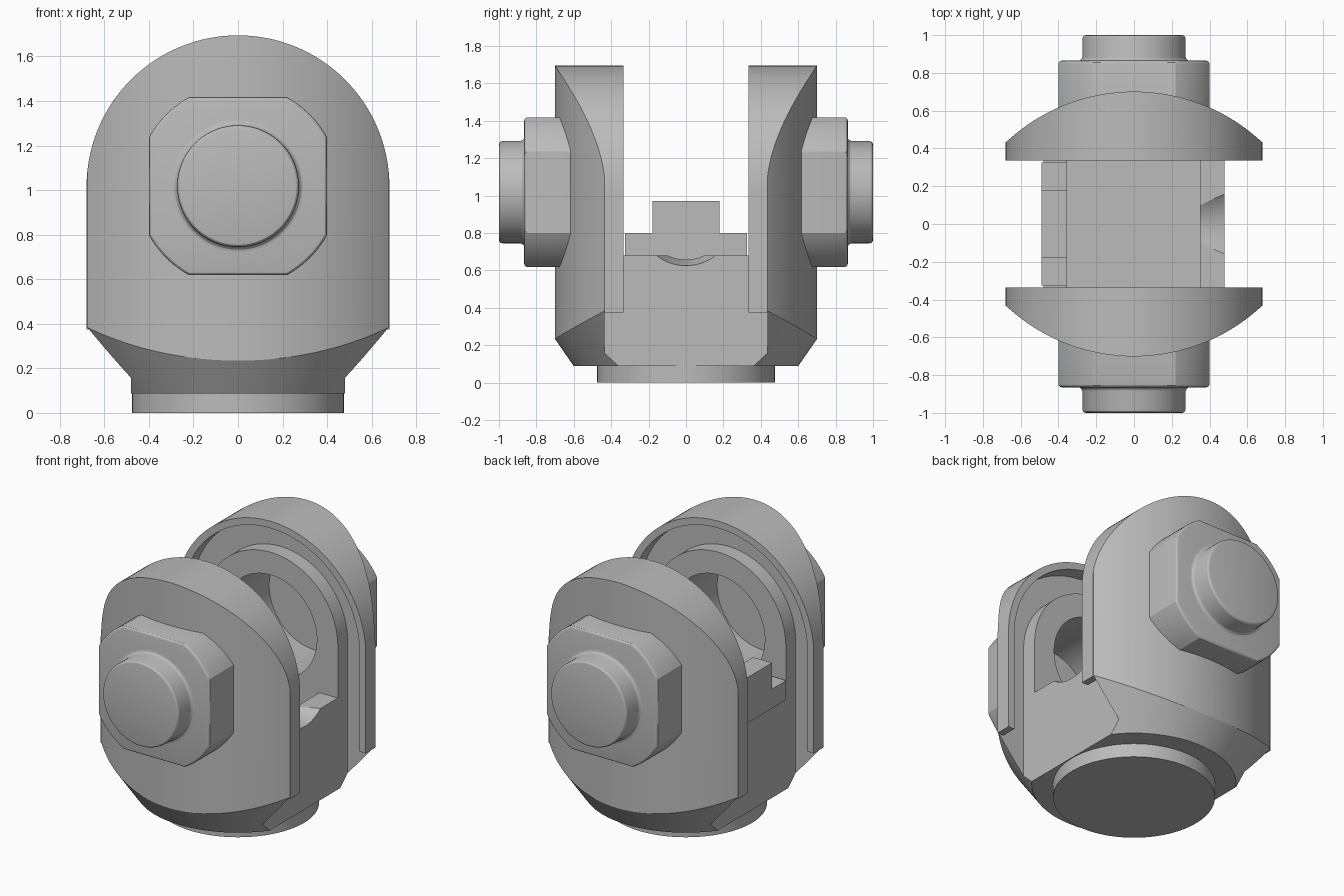
import bpy, bmesh
from math import pi, sin, cos, asin, acos, radians
from mathutils import Matrix, Vector

if "Cube" in bpy.data.objects:
    bpy.data.objects.remove(bpy.data.objects["Cube"])

steel = bpy.data.materials.new("steel_grey")
steel.use_nodes = True
steel.diffuse_color = (0.5, 0.5, 0.5, 1)
steel.node_tree.nodes["Principled BSDF"].inputs["Base Color"].default_value = (0.5, 0.5, 0.5, 1)

PIN_Z = 1.018      # height of the pin axis
EAR_R = 0.68       # ear outline radius
INNER_Y = 0.335    # inner face of the ears
WALL_Y = 0.435     # floor of the groove inside the ears
BASE_Z = 0.088


def finish(bm, name):
    bmesh.ops.recalc_face_normals(bm, faces=bm.faces)
    mesh = bpy.data.meshes.new(name)
    bm.to_mesh(mesh)
    bm.free()
    mesh.materials.append(steel)
    ob = bpy.data.objects.new(name, mesh)
    bpy.context.collection.objects.link(ob)
    return ob


def prism(name, pts, y0, y1, bevel=0):
    """Extrude an x-z outline from y0 to y1, rounding the rim at y1."""
    bm = bmesh.new()
    face = bm.faces.new([bm.verts.new((x, y0, z)) for x, z in pts])
    out = bmesh.ops.extrude_face_region(bm, geom=[face])["geom"]
    verts = [v for v in out if isinstance(v, bmesh.types.BMVert)]
    bmesh.ops.translate(bm, verts=verts, vec=(0, y1 - y0, 0))
    if bevel:
        rim = [e for e in bm.edges if all(abs(v.co.y - y1) < 1e-5 for v in e.verts)]
        bmesh.ops.bevel(bm, geom=rim, offset=bevel, segments=3, profile=0.5, affect='EDGES')
    return finish(bm, name)


def box(name, x0, x1, y0, y1, z0, z1):
    return prism(name, [(x0, z0), (x1, z0), (x1, z1), (x0, z1)], y0, y1)


def cone(name, r1, r2, start, end, segs=128):
    """Round solid between two points."""
    a, b = Vector(start), Vector(end)
    bm = bmesh.new()
    turn = (b - a).to_track_quat('Z', 'Y').to_matrix().to_4x4()
    bmesh.ops.create_cone(bm, cap_ends=True, segments=segs, radius1=r1, radius2=r2,
                          depth=(b - a).length, matrix=Matrix.Translation((a + b) / 2) @ turn)
    return finish(bm, name)


def lathe_y(name, profile, side, segs=96):
    """Spin (radius, y) points round the pin axis."""
    bm = bmesh.new()
    verts = [bm.verts.new((r, y * side, PIN_Z)) for r, y in profile]
    edges = [bm.edges.new(p) for p in zip(verts, verts[1:])]
    bmesh.ops.spin(bm, geom=verts + edges, cent=(0, 0, PIN_Z), axis=(0, 1, 0),
                   angle=2 * pi, steps=segs)
    bmesh.ops.remove_doubles(bm, verts=bm.verts, dist=1e-5)
    return finish(bm, name)


def combine(ob, tool, operation):
    mod = ob.modifiers.new("cut", 'BOOLEAN')
    mod.object, mod.operation, mod.solver = tool, operation, 'EXACT'
    bpy.context.view_layer.objects.active = ob
    bpy.ops.object.modifier_apply(modifier=mod.name)
    bpy.data.objects.remove(tool)


def arch(r, bottom, steps=64):
    arc = [(r * cos(pi * i / steps), PIN_Z - 0.003 + r * sin(pi * i / steps))
           for i in range(steps + 1)]
    return [(r, bottom)] + arc + [(-r, bottom)]


def taper():
    # Conical envelope that trims the foot of the yoke
    return cone("taper", 0.6, 0.6 + (1.8 - BASE_Z) / 1.45, (0, 0, BASE_Z), (0, 0, 1.8), 160)


def nut_outline(half=0.4, r=0.456, steps=10):
    # Square with its corners trimmed by a circle
    a0, a1 = acos(half / r), asin(half / r)
    pts = []
    for q in range(4):
        for i in range(steps + 1):
            a = q * pi / 2 + a0 + (a1 - a0) * i / steps
            pts.append((r * cos(a), PIN_Z + r * sin(a)))
    return pts


parts = []

# Round foot
parts.append(cone("base_disc", 0.475, 0.475, (0, 0, 0), (0, 0, BASE_Z + 0.01)))

# Central block with a pocket and a rounded notch
block = box("yoke_block", -0.48, 0.48, -WALL_Y, WALL_Y, BASE_Z, 0.68)
combine(block, taper(), 'INTERSECT')
combine(block, box("pocket", -0.355, 0.35, -INNER_Y, INNER_Y, 0.5, 0.9), 'DIFFERENCE')
combine(block, cone("notch", 0.21, 0.26, (0.3, 0, 0.88), (0.5, 0, 0.88)), 'DIFFERENCE')
parts.append(block)

# Stepped tab on one edge of the block
parts.append(prism("stop_tab_lower", [(-0.49, 0.675), (-0.355, 0.675), (-0.355, 0.8), (-0.49, 0.8)],
                   -0.325, 0.325))
parts.append(box("stop_tab_upper", -0.49, -0.355, -0.18, 0.18, 0.79, 0.97))

for side, label in ((-1, "front"), (1, "back")):
    # Curved outer ear
    shell = prism(label + "_ear", arch(EAR_R, 0.05), side * WALL_Y, side * 0.8)
    combine(shell, cone("bow", 0.991, 0.991, (0, -0.29 * side, -0.2), (0, -0.29 * side, 2), 256),
            'INTERSECT')
    combine(shell, taper(), 'INTERSECT')

    # Thin rim round the inside of the ear
    rim = prism(label + "_ear_rim", arch(EAR_R, 0.375) + arch(0.635, 0.375)[::-1],
                side * INNER_Y, side * WALL_Y)

    # Raised inner face
    face = prism(label + "_inner_face", arch(0.48, 0.6), side * INNER_Y, side * WALL_Y)

    # Square boss with trimmed corners
    nut = prism(label + "_boss", nut_outline(), side * 0.5, side * 0.865, 0.018)

    # Blind pin bore
    for ob in (shell, face, nut):
        combine(ob, cone("bore", 0.33, 0.33, (0, side * 0.25, PIN_Z), (0, side * 0.79, PIN_Z), 96),
                'DIFFERENCE')

    # Round cap with a filleted root and softened rim
    root = [(0.298 - 0.025 * sin(a), 0.889 - 0.025 * cos(a)) for a in (0, pi / 6, pi / 3, pi / 2)]
    edge = [(0.255 + 0.018 * cos(a), 0.982 + 0.018 * sin(a)) for a in (0, pi / 6, pi / 3, pi / 2)]
    cap = lathe_y(label + "_pin_cap", [(0, 0.85), (0.298, 0.85)] + root + edge + [(0, 1)], side)
    parts += [shell, rim, face, nut, cap]

# Smooth curved faces, keep hard edges
bpy.ops.object.select_all(action='DESELECT')
for ob in parts:
    ob.select_set(True)
bpy.context.view_layer.objects.active = parts[0]
bpy.ops.object.shade_smooth_by_angle(angle=radians(25))
